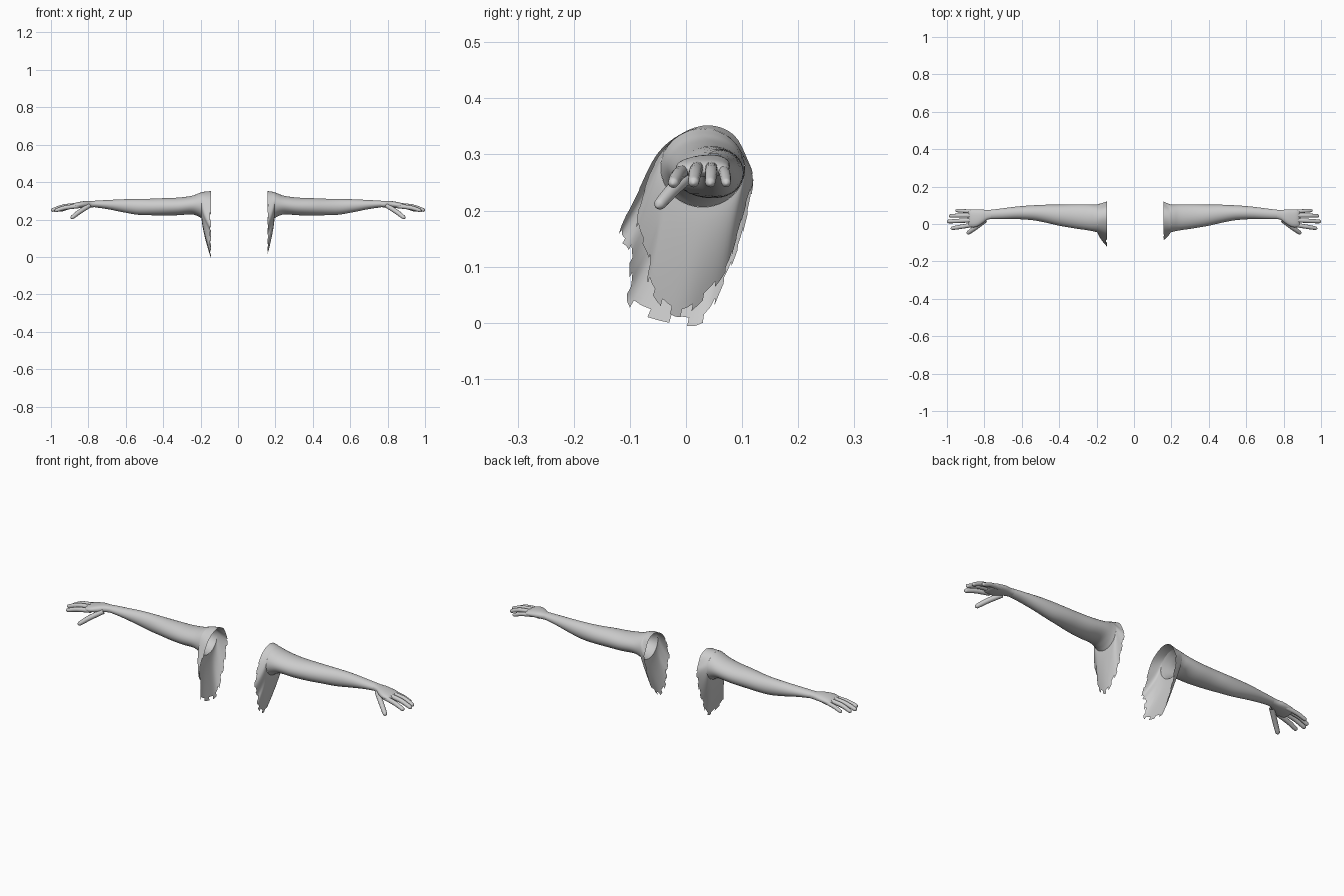
import bpy, bmesh, math
from mathutils import Vector

if "Cube" in bpy.data.objects:
    bpy.data.objects.remove(bpy.data.objects["Cube"])

grey = bpy.data.materials.new("plain_grey")
grey.diffuse_color = (0.6, 0.6, 0.6, 1)
grey.use_nodes = True
grey.node_tree.nodes["Principled BSDF"].inputs["Base Color"].default_value = grey.diffuse_color


def finish(name, bm, side):
    """Mirror to the wanted side, fix normals, shade smooth."""
    for v in bm.verts:
        v.co.x *= side
    bmesh.ops.recalc_face_normals(bm, faces=bm.faces)
    mesh = bpy.data.meshes.new(name)
    bm.to_mesh(mesh)
    bm.free()
    mesh.materials.append(grey)
    ob = bpy.data.objects.new(name, mesh)
    bpy.context.collection.objects.link(ob)
    for p in mesh.polygons:
        p.use_smooth = True
    return ob


def spline(pts, steps, closed=False):
    """Catmull-Rom interpolation through tuples of any length."""
    n, out = len(pts), []
    get = (lambda i: pts[i % n]) if closed else (lambda i: pts[min(max(i, 0), n - 1)])
    for i in range(n if closed else n - 1):
        for k in range(steps):
            t = k / steps
            out.append(tuple(
                0.5 * (2 * b + (c - a) * t + (2 * a - 5 * b + 4 * c - d) * t ** 2
                       + (3 * b - a - 3 * c + d) * t ** 3)
                for a, b, c, d in zip(get(i - 1), get(i), get(i + 1), get(i + 2))))
    if not closed:
        out.append(tuple(pts[-1]))
    return out


def tube(name, stations, side, sides=24, steps=3, cap_end=False, upright=False, power=1.0):
    """Loft ellipses (x, y, z, half width, half height) along a path."""
    st = spline(stations, steps)
    bm, rings = bmesh.new(), []
    for i, (x, y, z, w, h) in enumerate(st):
        a, b = Vector(st[max(i - 1, 0)][:3]), Vector(st[min(i + 1, len(st) - 1)][:3])
        d = Vector((1, 0, 0)) if upright else (b - a).normalized()
        up = (Vector((0, 0, 1)) - d * d.z).normalized()
        across = up.cross(d)
        ring = []
        for k in range(sides):
            ang = 2 * math.pi * k / sides
            c, s = math.cos(ang), math.sin(ang)
            c = math.copysign(abs(c) ** power, c)
            s = math.copysign(abs(s) ** power, s)
            ring.append(bm.verts.new(Vector((x, y, z)) + across * w * c + up * h * s))
        rings.append(ring)
    for r0, r1 in zip(rings, rings[1:]):
        for k in range(sides):
            j = (k + 1) % sides
            bm.faces.new((r0[k], r0[j], r1[j], r1[k]))
    if cap_end:
        bm.faces.new(rings[-1])
    return finish(name, bm, side)


def finger(name, base, knuckle, tip, r, side):
    """Tapered finger with a rounded tip."""
    base, knuckle, tip = Vector(base), Vector(knuckle), Vector(tip)
    d = (tip - knuckle).normalized()
    st = [(*base, r, r), (*knuckle, r, r * 1.02),
          (*(tip - d * r * 1.3), r * .88, r * .88), (*(tip - d * r * .4), r * .65, r * .65),
          (*tip, r * .12, r * .12)]
    tube(name, st, side, sides=12, steps=3, cap_end=True)


# sleeve sections: x, y, z, half width, half height
SLEEVE = [(.195, .030, .276, .075, .070), (.215, .032, .278, .072, .060),
          (.25, .036, .277, .069, .049), (.32, .041, .270, .064, .047),
          (.40, .047, .268, .056, .046), (.47, .055, .267, .048, .044),
          (.54, .060, .268, .040, .042), (.62, .060, .274, .034, .034),
          (.70, .055, .280, .029, .024), (.765, .051, .283, .025, .018)]
# palm sections
PALM = [(.760, .051, .283, .024, .017), (.785, .048, .282, .026, .017),
        (.815, .039, .281, .039, .018), (.845, .031, .278, .047, .017),
        (.872, .030, .275, .047, .014), (.885, .030, .273, .041, .008),
        (.889, .030, .272, .020, .003)]
# torn rims of the shoulder panels (y, z), from the top round the back
RIM = {1: [(.04, .352), (.085, .335), (.11, .29), (.12, .255), (.107, .21), (.09, .15),
           (.07, .09), (.03, .04), (-.01, .01), (-.045, .03), (-.068, .07), (-.066, .115),
           (-.088, .17), (-.075, .235), (-.05, .295), (-.01, .336)],
       -1: [(.04, .352), (.085, .335), (.11, .29), (.12, .255), (.11, .195), (.092, .13),
            (.067, .07), (.03, .0), (-.03, .0), (-.1, .027), (-.101, .08), (-.102, .13),
            (-.12, .157), (-.085, .235), (-.052, .30), (-.01, .336)]}


def shoulder_panel(name, side, rim_x):
    """Panel lofted from the armhole seam to the torn rim."""
    rim = spline(RIM[side], 4, closed=True)
    n, rows = len(rim), 14
    bm, grid = bmesh.new(), []
    for k, (y, z) in enumerate(rim):
        ang = 2 * math.pi * k / n
        sy, sz = .030 + .075 * math.sin(ang), .276 + .070 * math.cos(ang)
        col = []
        for r in range(rows + 1):
            t = r / rows
            x = .195 + (rim_x - .195) * t ** 1.4
            col.append(bm.verts.new((x, sy + (y - sy) * t, sz + (z - sz) * t)))
        grid.append(col)
    for k in range(n):
        a, b = grid[k], grid[(k + 1) % n]
        low = rim[k][1] < .27
        cut = 1 if low and (k // 2) % 2 else 0   # stepped, torn edge
        for r in range(rows - cut):
            bm.faces.new((a[r], b[r], b[r + 1], a[r + 1]))
    bmesh.ops.delete(bm, geom=[v for v in bm.verts if not v.link_faces], context='VERTS')
    finish(name, bm, side)


for side, label, rim_x in ((1, "right", .157), (-1, "left", .145)):
    tube(label + "_sleeve", SLEEVE, side, sides=32, steps=4, upright=True)
    tube(label + "_palm", PALM, side, sides=24, steps=3, cap_end=True, upright=True, power=.85)
    shoulder_panel(label + "_shoulder_panel", side, rim_x)
    # fingers: base inside the palm, middle joint, tip
    finger(label + "_index_finger", (.85, -.003, .272), (.92, -.014, .264), (.980, -.024, .247), .0115, side)
    finger(label + "_middle_finger", (.85, .021, .278), (.93, .017, .270), (1.0, .013, .248), .0115, side)
    finger(label + "_ring_finger", (.85, .045, .278), (.93, .045, .270), (.990, .043, .247), .011, side)
    finger(label + "_little_finger", (.84, .064, .274), (.90, .069, .266), (.955, .072, .247), .010, side)
    finger(label + "_thumb", (.795, .020, .274), (.845, -.018, .243), (.893, -.052, .206), .0125, side)
